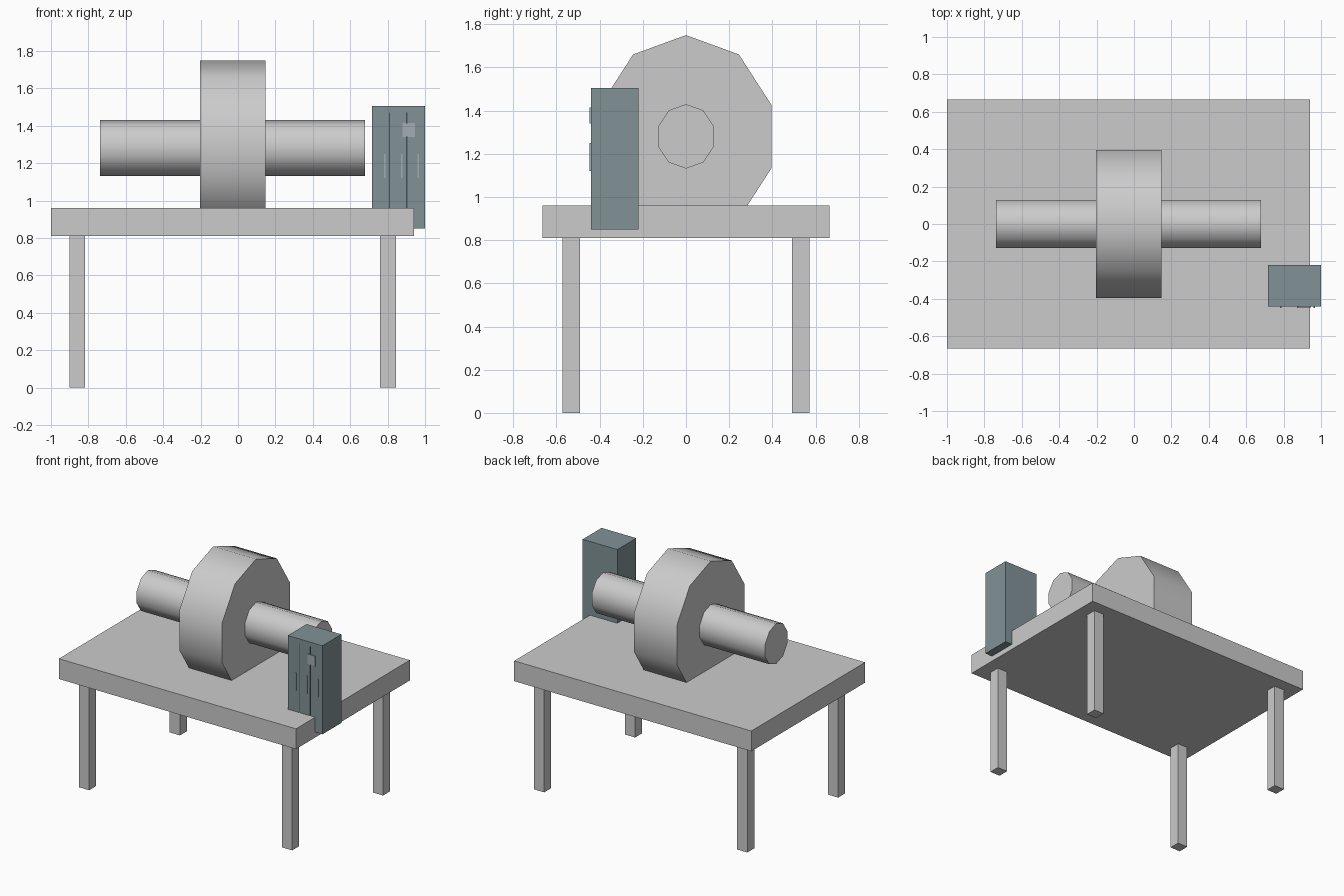
import bpy
from math import radians

if "Cube" in bpy.data.objects:
    bpy.data.objects.remove(bpy.data.objects["Cube"])


def material(name, rgb):
    m = bpy.data.materials.new(name)
    m.diffuse_color = (*rgb, 1)
    m.use_nodes = True
    m.node_tree.nodes["Principled BSDF"].inputs["Base Color"].default_value = m.diffuse_color
    return m


def box(name, x, y, z, mat=None):
    """Box given by its (min, max) range on each axis."""
    bpy.ops.mesh.primitive_cube_add(size=1, location=[sum(r) / 2 for r in (x, y, z)])
    ob = bpy.context.object
    ob.name = name
    ob.scale = [r[1] - r[0] for r in (x, y, z)]
    bpy.ops.object.transform_apply(location=False, rotation=False)
    if mat:
        ob.data.materials.append(mat)
    return ob


def roller(name, x, ry, rz, z):
    """Ten-sided cylinder along x, one vertex pointing up."""
    bpy.ops.mesh.primitive_cylinder_add(vertices=10, radius=1, depth=x[1] - x[0])
    ob = bpy.context.object
    ob.name = name
    ob.rotation_euler = (0, radians(90), 0)
    bpy.ops.object.transform_apply(location=False)
    top = max(v.co.z for v in ob.data.vertices)
    if top < 0.99:
        ob.rotation_euler = (radians(18), 0, 0)
        bpy.ops.object.transform_apply(location=False)
    ob.scale = (1, ry, rz)
    bpy.ops.object.transform_apply(location=False, rotation=False)
    ob.location = (sum(x) / 2, 0, z)
    bpy.ops.object.shade_smooth_by_angle(angle=radians(45))
    return ob


# Table
box("table_top", (-1, 0.94), (-0.665, 0.665), (0.81, 0.96))
for xn, x in (("left", (-0.902, -0.818)), ("right", (0.76, 0.844))):
    for yn, y in (("front", (-0.572, -0.49)), ("back", (0.49, 0.572))):
        box(f"{yn}_{xn}_leg", x, y, (0, 0.81))

# Wheel and axle resting in the table
roller("wheel", (-0.203, 0.147), 0.417, 0.47, 1.28)
roller("axle", (-0.738, 0.679), 0.136, 0.149, 1.281)

# Locker at the table edge
steel = material("locker_steel", (0.22, 0.29, 0.31))
light = material("handle_grey", (0.36, 0.42, 0.44))
dark = material("groove_dark", (0.06, 0.08, 0.09))
box("locker_body", (0.716, 1.0), (-0.434, -0.22), (0.85, 1.505), steel)
box("locker_header", (0.716, 1.0), (-0.441, -0.434), (1.472, 1.505), steel)
edges = (0.716, 0.81, 0.903, 1.0)
for i in range(3):
    a, b = edges[i], edges[i + 1]
    left = a + (0.004 if i else 0)
    right = b - (0.004 if i < 2 else 0)
    box(f"locker_door_{i + 1}", (left, right), (-0.441, -0.434), (0.85, 1.472), steel)
    hx = 0.785 + 0.09 * i
    box(f"door_handle_{i + 1}", (hx - 0.004, hx + 0.004), (-0.448, -0.441), (1.12, 1.25), light)
    if i:
        box(f"door_groove_{i}", (a - 0.004, a + 0.004), (-0.436, -0.434), (0.85, 1.472), dark)
box("door_plate", (0.88, 0.945), (-0.447, -0.441), (1.34, 1.415), light)
